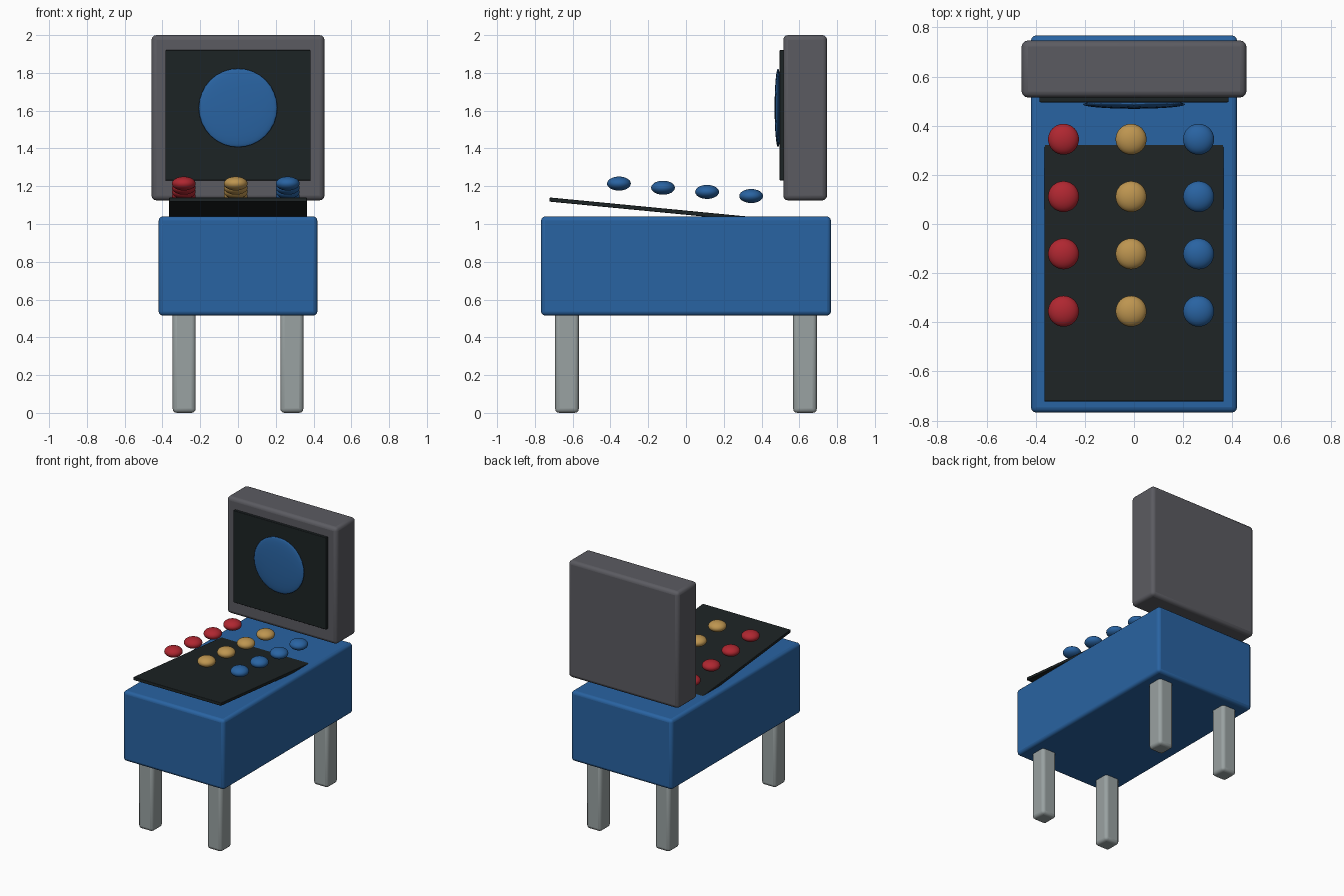
import bpy
from math import radians

if "Cube" in bpy.data.objects:
    bpy.data.objects.remove(bpy.data.objects["Cube"])


def material(name, rgb):
    m = bpy.data.materials.new(name)
    m.diffuse_color = (*rgb, 1)
    m.use_nodes = True
    m.node_tree.nodes["Principled BSDF"].inputs["Base Color"].default_value = m.diffuse_color
    return m


BLUE = material("blue", (0.022, 0.125, 0.36))
DARK = material("dark", (0.012, 0.017, 0.018))
CHARCOAL = material("charcoal", (0.105, 0.105, 0.12))
STEEL = material("steel", (0.32, 0.36, 0.36))
RED = material("red", (0.43, 0.02, 0.03))
GOLD = material("gold", (0.51, 0.30, 0.08))


def finish(ob, name, mat):
    ob.name = name
    ob.data.materials.append(mat)
    bpy.ops.object.transform_apply(location=False, rotation=False, scale=True)


def box(name, center, size, mat, bevel, rot_x=0.0):
    bpy.ops.mesh.primitive_cube_add(size=1, location=center, rotation=(rot_x, 0, 0))
    ob = bpy.context.object
    ob.scale = size
    finish(ob, name, mat)
    mod = ob.modifiers.new("Bevel", 'BEVEL')
    mod.width = bevel
    mod.segments = 3
    bpy.ops.object.shade_smooth_by_angle(angle=radians(35))
    return ob


def ellipsoid(name, center, radii, mat):
    bpy.ops.mesh.primitive_uv_sphere_add(segments=32, ring_count=16, radius=1, location=center)
    ob = bpy.context.object
    ob.scale = radii
    finish(ob, name, mat)
    bpy.ops.object.shade_smooth()
    return ob


# Cabinet body
box("cabinet", (0, 0, 0.7775), (0.84, 1.535, 0.525), BLUE, 0.022)

# Four legs, running a little way into the cabinet
for x, side in ((-0.285, "left"), (0.285, "right")):
    for y, end in ((-0.63, "front"), (0.63, "back")):
        box(f"{end}_{side}_leg", (x, y, 0.275), (0.122, 0.125, 0.55), STEEL, 0.022)

# Upright display box with screen and round emblem
box("display_box", (0, 0.631, 1.5625), (0.915, 0.232, 0.875), CHARCOAL, 0.025)
box("screen", (0, 0.508, 1.575), (0.77, 0.025, 0.69), DARK, 0.004)
ellipsoid("screen_disc", (0, 0.487, 1.615), (0.208, 0.018, 0.208), BLUE)

# Sloping play panel, whose rear end sinks into the cabinet
box("play_panel", (0, -0.063, 1.066), (0.73, 1.325, 0.022), DARK, 0.004, -0.096)

# Button grid, following the slope
for x, mat in ((-0.287, RED), (-0.012, GOLD), (0.263, BLUE)):
    for i in range(4):
        ellipsoid(f"{mat.name}_button_{i + 1}",
                  (x, -0.355 + 0.2333 * i, 1.214 - 0.022 * i),
                  (0.063, 0.063, 0.037), mat)
